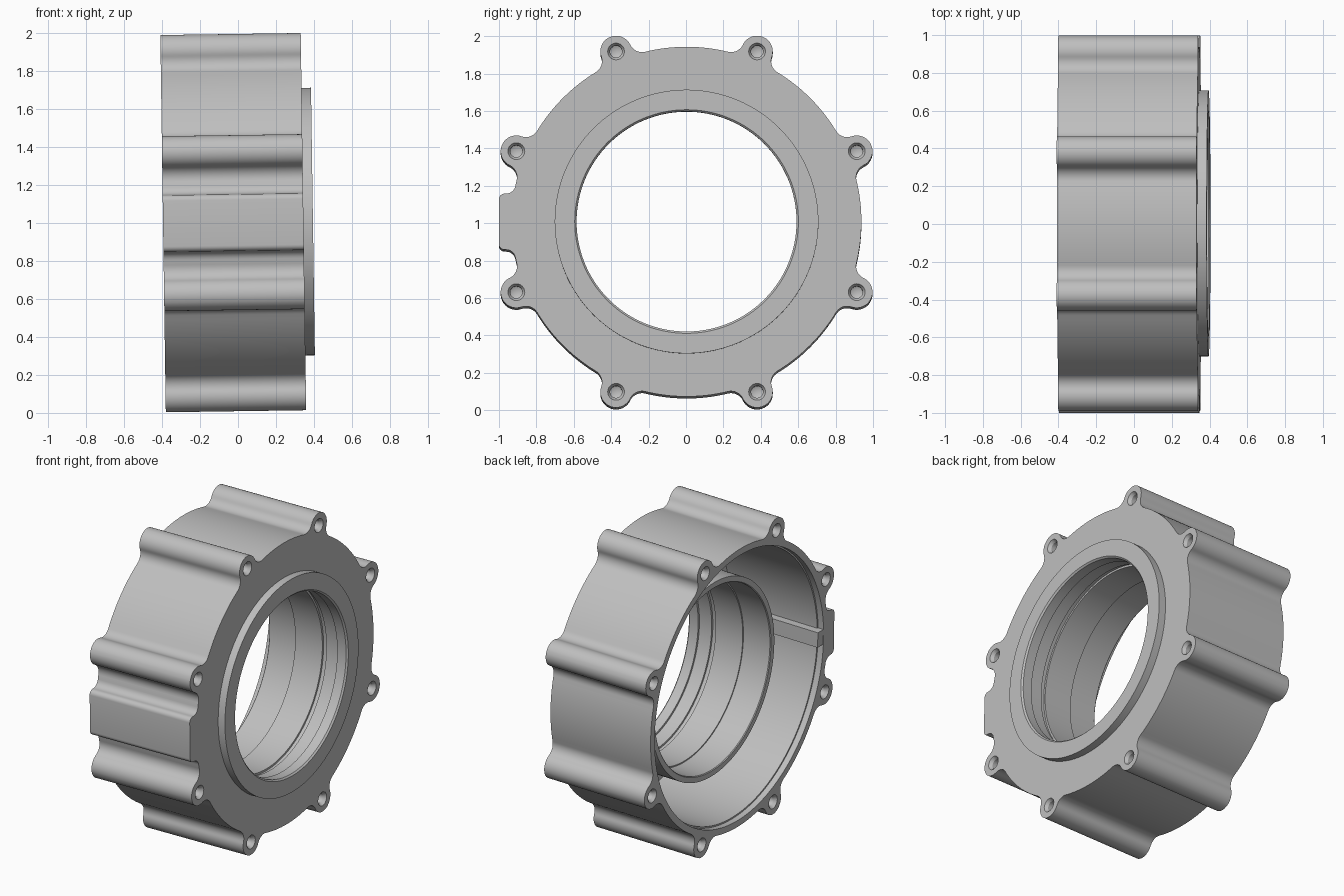
import bpy, bmesh
from math import sin, cos, atan2, acos, asin, sqrt, pi, radians
from mathutils import Matrix, Vector

cube = bpy.data.objects.get("Cube")
if cube:
    bpy.data.objects.remove(cube, do_unlink=True)

grey = bpy.data.materials.new("cast_grey")
grey.use_nodes = True
colour = (0.52, 0.52, 0.52, 1)
grey.diffuse_color = colour
grey.node_tree.nodes["Principled BSDF"].inputs["Base Color"].default_value = colour

# Local z is the ring axis; it maps to world x with a slight tilt
AXES = Matrix(((0, 0, 1, 0), (1, 0, 0, 0), (0, 1, 0, 0), (0, 0, 0, 1)))
PLACE = Matrix.Translation((0, 0.003, 1.003)) @ Matrix.Rotation(-0.0145, 4, 'Y') @ AXES

BODY_R, BOLT_D, BOSS_R, FILLET = 0.935, 0.985, 0.084, 0.07
BACK, FRONT, TOP = -0.395, 0.345, 0.395
BOLTS = [radians(22.5 + 45 * i) for i in range(8)]


def arc(cx, cy, r, a0, a1, n):
    return [(cx + r * cos(a0 + (a1 - a0) * i / n), cy + r * sin(a0 + (a1 - a0) * i / n))
            for i in range(n + 1)]


def circle(cx, cy, r, n):
    return arc(cx, cy, r, 0, 2 * pi, n)[:-1]


def mirrored(half):
    return half + [(x, -y) for x, y in reversed(half)]


def turned(points, a):
    return [(x * cos(a) - y * sin(a), x * sin(a) + y * cos(a)) for x, y in points]


def finish(obj, mesh_bm):
    bmesh.ops.remove_doubles(mesh_bm, verts=mesh_bm.verts, dist=1e-5)
    bmesh.ops.recalc_face_normals(mesh_bm, faces=mesh_bm.faces)
    mesh_bm.to_mesh(obj.data)
    mesh_bm.free()
    obj.data.materials.clear()
    obj.data.materials.append(grey)
    obj.matrix_world = PLACE
    bpy.ops.object.select_all(action='DESELECT')
    obj.select_set(True)
    bpy.context.view_layer.objects.active = obj
    bpy.ops.object.shade_smooth_by_angle(angle=radians(30))


def slab(name, loops, a0, a1):
    """Extrude an outline with holes along the axis."""
    curve = bpy.data.curves.new(name, 'CURVE')
    curve.dimensions = '2D'
    curve.fill_mode = 'BOTH'
    curve.extrude = (a1 - a0) / 2
    for loop in loops:
        spline = curve.splines.new('POLY')
        spline.points.add(len(loop) - 1)
        for p, (x, y) in zip(spline.points, loop):
            p.co = (x, y, 0, 1)
        spline.use_cyclic_u = True
    obj = bpy.data.objects.new(name, curve)
    bpy.context.collection.objects.link(obj)
    bpy.ops.object.select_all(action='DESELECT')
    obj.select_set(True)
    bpy.context.view_layer.objects.active = obj
    bpy.ops.object.convert(target='MESH')
    obj = bpy.context.view_layer.objects.active
    bm = bmesh.new()
    bm.from_mesh(obj.data)
    bmesh.ops.translate(bm, verts=bm.verts, vec=(0, 0, (a0 + a1) / 2))
    finish(obj, bm)


def lathe(name, profile, centres, steps, closed):
    """Revolve (radius, axial) points around each centre."""
    bm = bmesh.new()
    for cx, cy in centres:
        verts = [bm.verts.new((cx + r, cy, a)) for r, a in profile]
        pairs = list(zip(verts, verts[1:] + verts[:1]))
        edges = [bm.edges.new(p) for p in (pairs if closed else pairs[:-1])]
        bmesh.ops.spin(bm, geom=verts + edges, cent=(cx, cy, 0), axis=(0, 0, 1),
                       angle=2 * pi, steps=steps, use_duplicate=False)
    obj = bpy.data.objects.new(name, bpy.data.meshes.new(name))
    bpy.context.collection.objects.link(obj)
    finish(obj, bm)


# Bolt boss outline: fillet, round lobe, fillet
reach = BODY_R + FILLET
spread = acos((reach**2 + BOLT_D**2 - (BOSS_R + FILLET)**2) / (2 * reach * BOLT_D))
fx, fy = reach * cos(spread), -reach * sin(spread)
lean = atan2(-fy, BOLT_D - fx)
boss = mirrored(arc(fx, fy, FILLET, pi - spread, lean, 10)
                + arc(BOLT_D, 0, BOSS_R, lean - pi, 0, 14)[:-1])

# Side key outline: fillet, rounded corner, flat end
half_w, key_f, key_r, key_end = 0.15, 0.05, 0.03, 1.003
key_x = sqrt((BODY_R + key_f)**2 - (half_w + key_f)**2)
key_spread = asin((half_w + key_f) / (BODY_R + key_f))
key = mirrored(arc(key_x, -half_w - key_f, key_f, pi - key_spread, pi / 2, 8)
               + arc(key_end - key_r, key_r - half_w, key_r, -pi / 2, 0, 6))

# Whole outline: features joined by arcs of the body circle
features = sorted([(a, spread, boss) for a in BOLTS] + [(pi, key_spread, key)],
                  key=lambda f: f[0])
outline = []
for i, (a, s, shape) in enumerate(features):
    nxt = features[(i + 1) % len(features)]
    end = nxt[0] - nxt[1] + (2 * pi if i == len(features) - 1 else 0)
    outline += turned(shape, a)
    outline += arc(0, 0, BODY_R, a + s, end, 16)[1:-1]

centres = [(BOLT_D * cos(a), BOLT_D * sin(a)) for a in BOLTS]
holes = [circle(x, y, 0.045, 24) for x, y in centres]

# Housing: recessed open rim, side wall and front plate
slab("open_rim", [outline, circle(0, 0, 0.892, 128)] + holes, BACK, BACK + 0.04)
slab("side_wall", [outline, circle(0, 0, 0.882, 128)] + holes, BACK + 0.04, FRONT - 0.06)
slab("front_plate", [outline, circle(0, 0, 0.65, 128)] + holes, FRONT - 0.06, FRONT)

# Inner key rib
slab("key_rib", [[(-0.888, -0.05), (-0.83, -0.05), (-0.83, 0.05), (-0.888, 0.05)]],
     BACK, FRONT - 0.06)

# Bearing hub with raised collar and stepped bore
lathe("bearing_hub", [
    (0.598, TOP), (0.705, TOP), (0.705, FRONT), (0.65, FRONT), (0.65, -0.2),
    (0.615, -0.2), (0.61, -0.195), (0.61, 0.0), (0.602, 0.0), (0.602, 0.2),
    (0.615, 0.2), (0.615, 0.23), (0.602, 0.23), (0.602, 0.32), (0.588, 0.32),
    (0.588, TOP - 0.01)], [(0, 0)], 128, True)

# Countersunk blind bolt holes at both ends
for name, face, way in (("front_bolt_holes", FRONT, -1), ("back_bolt_holes", BACK, 1)):
    lathe(name, [(0.045, face), (0.032, face + 0.02 * way),
                 (0.032, face + 0.15 * way), (0.0, face + 0.165 * way)], centres, 24, False)
